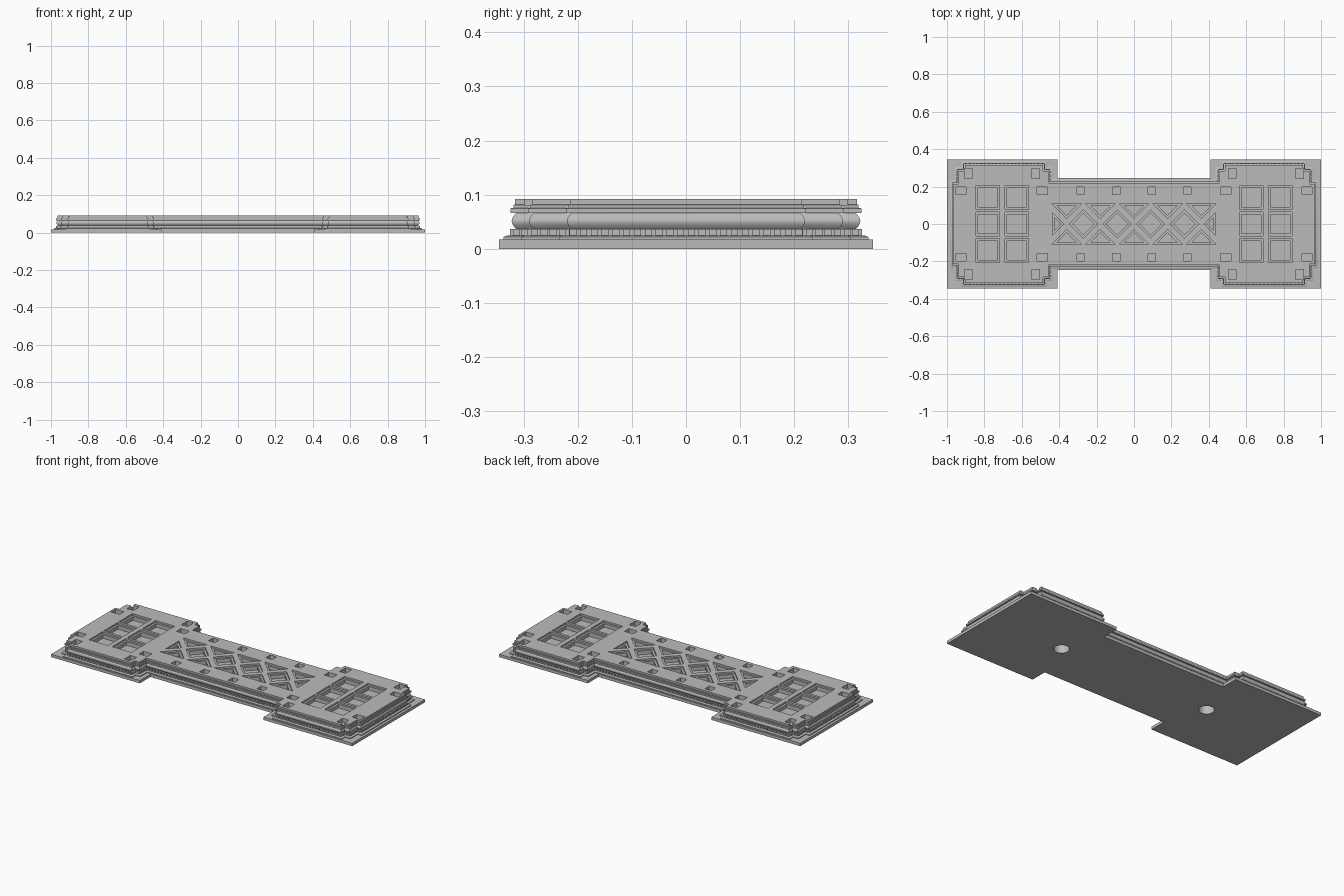
import bpy, bmesh, math
from mathutils import Vector

cube = bpy.data.objects.get("Cube")
if cube:
    bpy.data.objects.remove(cube, do_unlink=True)

TOP = 0.092

stone = bpy.data.materials.new("grey stone")
stone.use_nodes = True
GREY = (0.5, 0.5, 0.5, 1)
stone.diffuse_color = GREY
stone.node_tree.nodes["Principled BSDF"].inputs["Base Color"].default_value = GREY


def offset(points, d):
    """Mitred offset of a counterclockwise outline; positive grows it."""
    pts = [Vector(p) for p in points]
    result = []
    for i, p in enumerate(pts):
        a = (p - pts[i - 1]).normalized()
        b = (pts[(i + 1) % len(pts)] - p).normalized()
        n1, n2 = Vector((a.y, -a.x)), Vector((b.y, -b.x))
        result.append(p + (n1 + n2) * d / (1 + n1.dot(n2)))
    return result


def loft(bm, outline, profile):
    """Closed solid from an outline swept through (offset, height) steps."""
    rings = [[bm.verts.new((p.x, p.y, z)) for p in offset(outline, d)] for d, z in profile]
    n = len(outline)
    for low, high in zip(rings, rings[1:]):
        for i in range(n):
            j = (i + 1) % n
            bm.faces.new((low[i], low[j], high[j], high[i]))
    bm.faces.new(rings[0][::-1])
    bm.faces.new(rings[-1])


def finish(bm, name):
    bmesh.ops.recalc_face_normals(bm, faces=bm.faces)
    mesh = bpy.data.meshes.new(name)
    bm.to_mesh(mesh)
    bm.free()
    mesh.materials.append(stone)
    obj = bpy.data.objects.new(name, mesh)
    bpy.context.collection.objects.link(obj)
    return obj


def mirrored(quarter):
    """Full outline from the points of the +x +y quarter."""
    back = [(-x, y) for x, y in reversed(quarter)]
    half = quarter + back
    return half + [(-x, -y) for x, y in half]


def rect(cx, cy, w, h):
    return [(cx + sx * w / 2, cy + sy * h / 2)
            for sx, sy in ((-1, -1), (1, -1), (1, 1), (-1, 1))]


def cut(target, cutter):
    mod = target.modifiers.new("cut", 'BOOLEAN')
    mod.operation = 'DIFFERENCE'
    mod.solver = 'EXACT'
    mod.object = cutter
    select(target)
    bpy.ops.object.modifier_apply(modifier=mod.name)


def select(obj):
    bpy.ops.object.select_all(action='DESELECT')
    obj.select_set(True)
    bpy.context.view_layer.objects.active = obj


# Flat plate under everything
bm = bmesh.new()
loft(bm, mirrored([(1, 0.345), (0.41, 0.345), (0.41, 0.245)]), [(0, 0), (0, 0.017)])
base_plate = finish(bm, "base_plate")

# Moulded body with notched corners
body_outline = mirrored([(0.97, 0.22), (0.945, 0.22), (0.945, 0.29), (0.91, 0.29),
                         (0.91, 0.322), (0.48, 0.322), (0.48, 0.29), (0.45, 0.29),
                         (0.45, 0.225)])
bulge = [(-0.008 + 0.008 * math.sin(math.pi * k / 8), 0.037 + 0.029 * k / 8)
         for k in range(9)]
bm = bmesh.new()
loft(bm, body_outline, [(0.015, 0.016), (0.015, 0.022), (0.008, 0.025), (-0.004, 0.025),
                        (-0.004, 0.037)] + bulge +
     [(0.002, 0.066), (0.002, 0.075), (-0.003, 0.076), (-0.003, 0.081),
      (-0.006, 0.082), (-0.006, TOP)])
body = finish(bm, "moulded_body")

# Row of small blocks around the foot of the moulding
bm = bmesh.new()
corners = [Vector(p) for p in offset(body_outline, -0.001)]
for i, p in enumerate(corners):
    q = corners[(i + 1) % len(corners)]
    count = max(1, round((q - p).length / 0.02))
    along_x = abs(q.x - p.x) > abs(q.y - p.y)
    for k in range(count):
        c = p.lerp(q, (k + 0.5) / count)
        w, h = (0.013, 0.008) if along_x else (0.008, 0.013)
        loft(bm, rect(c.x, c.y, w, h), [(0, 0.0245), (0, 0.0365)])
finish(bm, "dentil_blocks")

# Stepped recesses: square coffers in both ends, lattice in the middle
stepped = [(-0.012, TOP - 0.032), (-0.012, TOP - 0.01), (0, TOP - 0.01), (0, TOP + 0.02)]
shapes = [rect(s * x, y, 0.127, 0.127) for s in (-1, 1) for x in (0.627, 0.782)
          for y in (-0.142, 0, 0.142)]
PITCH = 0.18
for k in range(-2, 3):
    x = k * PITCH
    shapes.append([(x - 0.08, 0.11), (x, 0.03), (x + 0.08, 0.11)])
    shapes.append([(x + 0.08, -0.11), (x, -0.03), (x - 0.08, -0.11)])
for k in range(-2, 2):
    x, r = (k + 0.5) * PITCH, 0.075
    shapes.append([(x - r, 0), (x, -r), (x + r, 0), (x, r)])
shapes.append([(-0.437, -0.062), (-0.375, 0), (-0.437, 0.062)])
shapes.append([(0.437, 0.062), (0.375, 0), (0.437, -0.062)])

bm = bmesh.new()
for shape in shapes:
    loft(bm, shape, stepped)

# Small sockets near the edges
sockets = [(0.885, 0.27, 0.042, 0.056), (0.525, 0.27, 0.042, 0.056),
           (0.925, 0.178, 0.056, 0.042), (0.49, 0.178, 0.056, 0.042),
           (0.285, 0.178, 0.042, 0.042), (0.095, 0.178, 0.042, 0.042)]
for x, y, w, h in sockets:
    for sx in (-1, 1):
        for sy in (-1, 1):
            loft(bm, rect(sx * x, sy * y, w, h), [(0, TOP - 0.025), (0, TOP + 0.02)])
top_cutter = finish(bm, "top_recess_cutter")

# Round holes in the underside
bm = bmesh.new()
for x in (-0.5, 0.5):
    ring = [(x + 0.042 * math.cos(a), 0.042 * math.sin(a))
            for a in (math.tau * k / 40 for k in range(40))]
    loft(bm, ring, [(0, -0.02), (0, 0.05)])
hole_cutter = finish(bm, "underside_hole_cutter")

cut(body, top_cutter)
cut(body, hole_cutter)
cut(base_plate, hole_cutter)
for helper in (top_cutter, hole_cutter):
    bpy.data.objects.remove(helper, do_unlink=True)
for part in (body, base_plate):
    select(part)
    bpy.ops.object.shade_smooth_by_angle(angle=math.radians(30))
